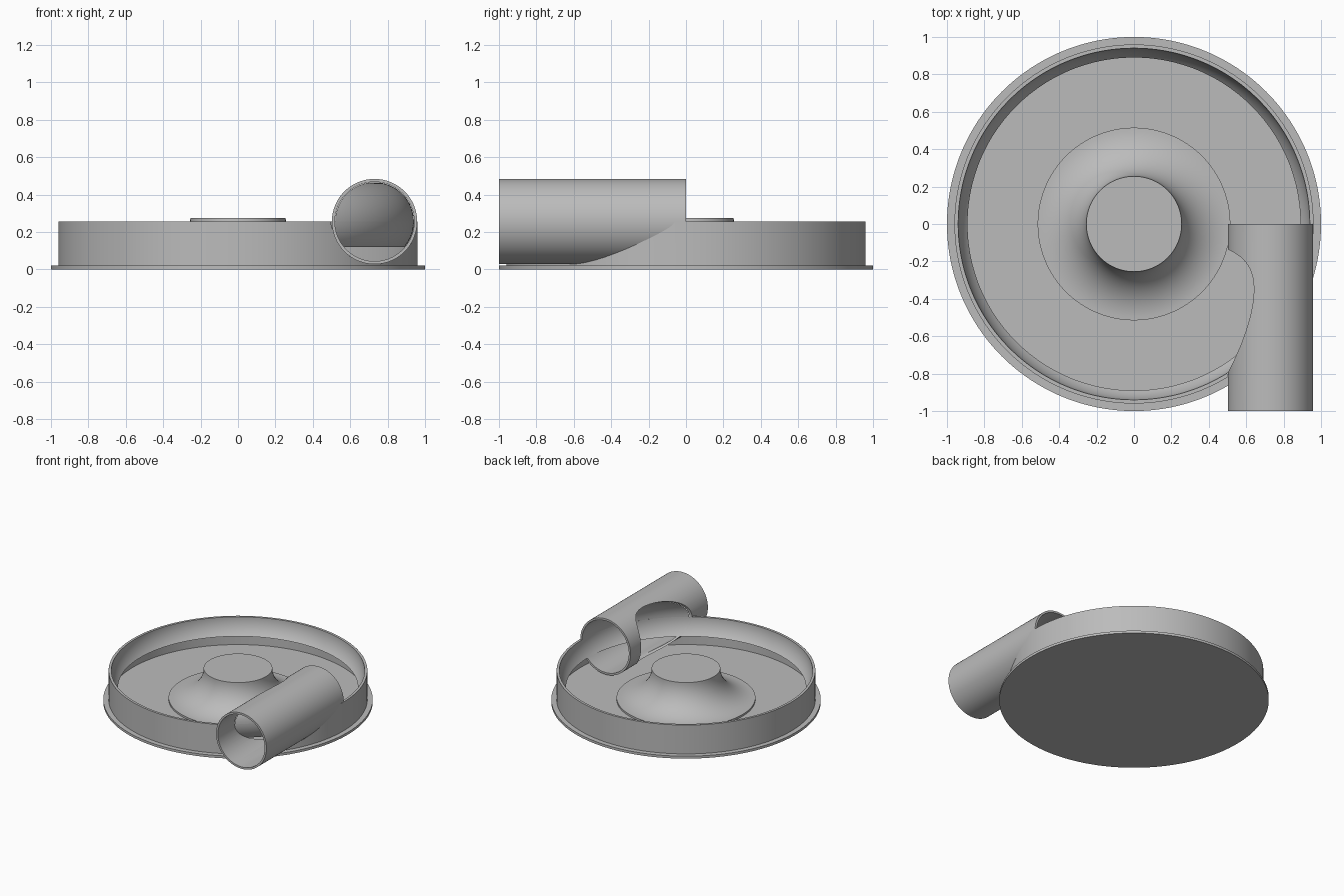
import bpy, bmesh, math
from math import sin, cos, pi, sqrt, acos
from mathutils import Matrix

if "Cube" in bpy.data.objects:
    bpy.data.objects.remove(bpy.data.objects["Cube"])

# Shared sizes: the scroll channel and the outlet pipe have the same section
AXIS, MID = 0.73, 0.256          # section centre: radius and height
BORE, PIPE = 0.21, 0.228         # channel radius, pipe outside radius
WALL, FLOOR, LIP = 0.96, 0.02, 0.12
SEG = 192

grey = bpy.data.materials.new("casting_grey")
grey.use_nodes = True
grey.diffuse_color = (0.5, 0.5, 0.5, 1)
grey.node_tree.nodes["Principled BSDF"].inputs["Base Color"].default_value = (0.5, 0.5, 0.5, 1)


def add_object(name, bm):
    mesh = bpy.data.meshes.new(name)
    bm.to_mesh(mesh)
    bm.free()
    obj = bpy.data.objects.new(name, mesh)
    bpy.context.collection.objects.link(obj)
    mesh.materials.append(grey)
    return obj


def smooth(obj):
    bpy.ops.object.select_all(action="DESELECT")
    obj.select_set(True)
    bpy.context.view_layer.objects.active = obj
    bpy.ops.object.shade_smooth_by_angle(angle=math.radians(35))


def grid(name, rows, closed=False, keep=lambda i: True):
    """Skin a list of point rows; closed joins the last row to the first."""
    bm = bmesh.new()
    vs = [[bm.verts.new(p) for p in row] for row in rows]
    count = len(vs) if closed else len(vs) - 1
    for i in range(count):
        if keep(i):
            a, b = vs[i], vs[(i + 1) % len(vs)]
            for j in range(len(a) - 1):
                bm.faces.new((a[j], b[j], b[j + 1], a[j + 1]))
    bmesh.ops.remove_doubles(bm, verts=bm.verts, dist=1e-5)
    loose = [v for v in bm.verts if not v.link_faces]
    bmesh.ops.delete(bm, geom=loose, context="VERTS")
    return add_object(name, bm)


def revolve(name, profile, keep=lambda i: True):
    angles = [2 * pi * i / SEG for i in range(SEG)]
    rows = [[(r * cos(t), r * sin(t), z) for r, z in profile] for t in angles]
    return grid(name, rows, True, keep)


# Base plate
bm = bmesh.new()
bmesh.ops.create_cone(bm, cap_ends=True, segments=SEG, radius1=1, radius2=1,
                      depth=FLOOR, matrix=Matrix.Translation((0, 0, FLOOR / 2)))
smooth(add_object("base_plate", bm))


# Outer wall, trimmed where the pipe passes through it
def wall_top(t):
    u = WALL * cos(t) - AXIS
    if sin(t) < -1e-6 and abs(u) < PIPE:
        return MID - sqrt(PIPE ** 2 - u ** 2)
    return MID


wall = []
for i in range(SEG * 2):
    t = pi * i / SEG
    top = wall_top(t)
    wall.append([(WALL * cos(t), WALL * sin(t), z) for z in (FLOOR, top)])
smooth(grid("outer_wall", wall, True))


# Rim on top of the wall, open inside the pipe
def outside_pipe(i):
    return wall_top(2 * pi * (i + 0.5) / SEG) == MID


smooth(revolve("rim", [(WALL, MID), (AXIS + BORE, MID)], outside_pipe))

# Curved channel wall hanging from the rim down to the lip
low = math.asin((LIP - MID) / BORE)
arc = [low * k / 12 for k in range(13)]
smooth(revolve("channel_wall", [(AXIS + BORE * cos(a), MID + BORE * sin(a)) for a in arc]))

# Upper continuation of the channel wall inside the pipe
patch = []
for k in range(25):
    a = pi / 2 * k / 24
    c = BORE * cos(a)
    r, span = AXIS + c, acos((AXIS - c) / (AXIS + c))
    patch.append([(r * cos(span * j / 40), -r * sin(span * j / 40), MID + BORE * sin(a))
                  for j in range(41)])
smooth(grid("channel_hood", patch[::-1]))

# Central flared hub
hub = [(0.515, FLOOR), (0.515, 0.035)]
for k in range(1, 21):
    a = pi / 2 * k / 20
    hub.append((0.515 - 0.26 * sin(a), 0.275 - 0.24 * cos(a)))
hub.append((0, 0.275))
smooth(revolve("hub", hub))

# Outlet pipe
section = [(PIPE, -1), (PIPE, 0), (BORE + 0.002, 0), (BORE + 0.002, -1), (PIPE, -1)]
rows = []
for i in range(96):
    t = 2 * pi * i / 96
    rows.append([(AXIS + r * cos(t), y, MID + r * sin(t)) for r, y in section])
pipe = grid("outlet_pipe", rows, True)

# Ring cutter that opens the pipe into the channel
ring = [(AXIS + BORE * cos(2 * pi * k / 64), MID + BORE * sin(2 * pi * k / 64)) for k in range(65)]
cutter = revolve("channel_cutter", ring)
cutter.hide_render = True
for obj in (pipe, cutter):
    bm = bmesh.new()
    bm.from_mesh(obj.data)
    bmesh.ops.recalc_face_normals(bm, faces=bm.faces)
    bm.to_mesh(obj.data)
    bm.free()
cut = pipe.modifiers.new("open_to_channel", "BOOLEAN")
cut.operation, cut.solver, cut.object = "DIFFERENCE", "EXACT", cutter
bpy.ops.object.select_all(action="DESELECT")
pipe.select_set(True)
bpy.context.view_layer.objects.active = pipe
bpy.ops.object.modifier_apply(modifier=cut.name)
bpy.data.objects.remove(cutter)
smooth(pipe)
